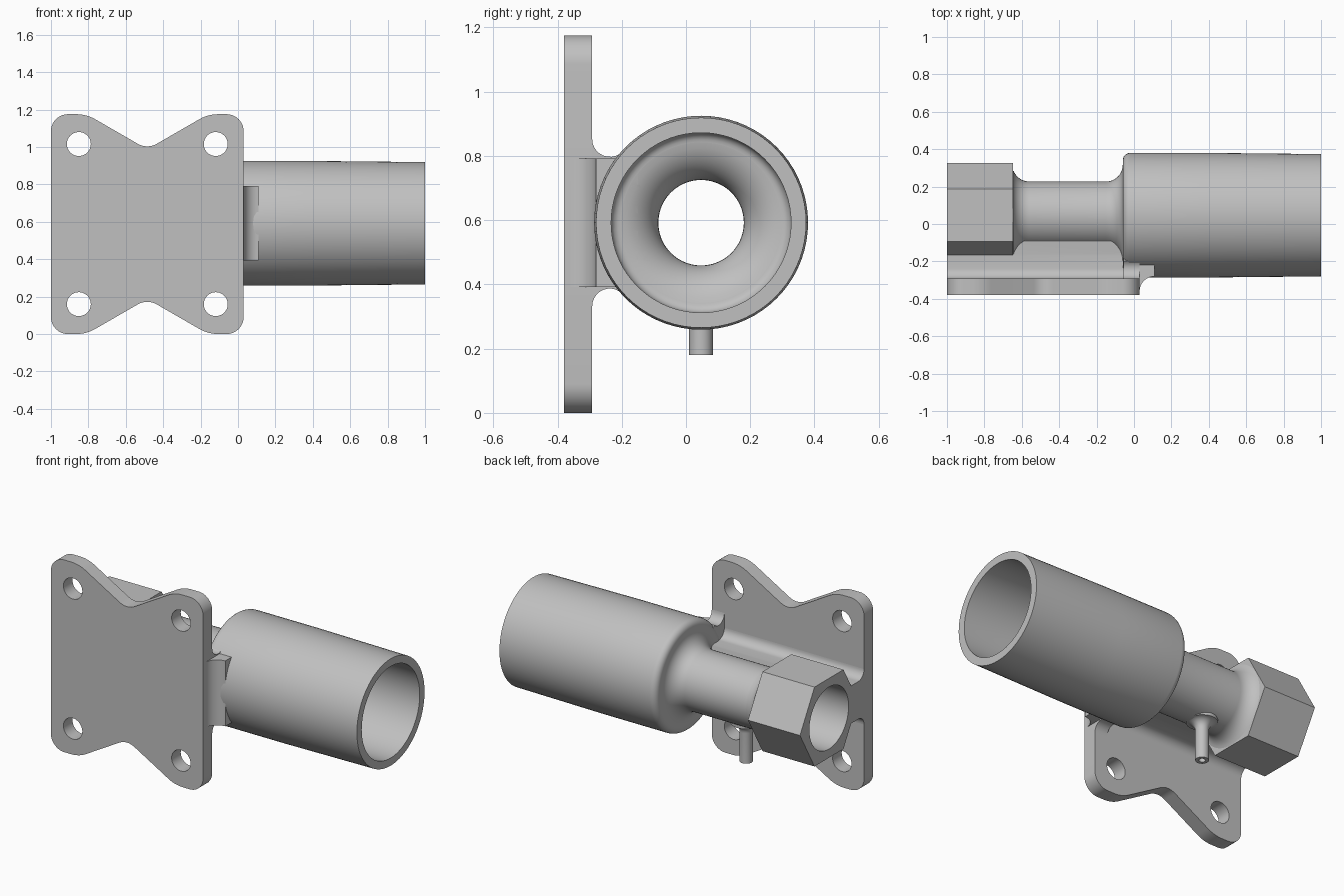
import bpy, bmesh
from math import sin, cos, pi, radians
from mathutils import Vector

default = bpy.data.objects.get("Cube")
if default:
    bpy.data.objects.remove(default, do_unlink=True)

AY, AZ = 0.047, 0.592          # pipe axis
MID_X = -0.485                 # plate centre

metal = bpy.data.materials.new("plain_grey")
metal.use_nodes = True
grey = (0.53, 0.53, 0.53, 1)
metal.diffuse_color = grey
metal.node_tree.nodes["Principled BSDF"].inputs["Base Color"].default_value = grey


def finish(name, bm):
    bmesh.ops.remove_doubles(bm, verts=bm.verts, dist=1e-5)
    bmesh.ops.recalc_face_normals(bm, faces=bm.faces)
    mesh = bpy.data.meshes.new(name)
    bm.to_mesh(mesh)
    bm.free()
    mesh.materials.append(metal)
    ob = bpy.data.objects.new(name, mesh)
    bpy.context.collection.objects.link(ob)
    return ob


def arc(cx, cy, r, a, b, n=10):
    """Points on a circle from angle a to b, in degrees."""
    angles = [radians(a + (b - a) * i / n) for i in range(n + 1)]
    return [(cx + r * cos(t), cy + r * sin(t)) for t in angles]


def rounded(corners, n=8):
    """Round each (x, y, radius) corner of a polygon."""
    out = []
    for i, (x, y, r) in enumerate(corners):
        p = Vector((x, y))
        u = (Vector(corners[i - 1][:2]) - p).normalized()
        v = (Vector(corners[(i + 1) % len(corners)][:2]) - p).normalized()
        half = u.angle(v) / 2
        centre = p + (u + v).normalized() * r / sin(half)
        d = r * cos(half) / sin(half)
        a, b = p + u * d - centre, p + v * d - centre
        out += [tuple(centre + a.lerp(b, k / n).normalized() * r) for k in range(n + 1)]
    return out


def prism(name, outline, lo, hi, axis):
    """Extrude an outline along an axis; outline holds the other two coordinates in order."""
    def place(p, d):
        co = list(p)
        co.insert("xyz".index(axis), d)
        return co
    bm = bmesh.new()
    ends = [[bm.verts.new(place(p, d)) for p in outline] for d in (lo, hi)]
    for end in ends:
        bm.faces.new(end)
    for i in range(len(outline)):
        bm.faces.new((ends[0][i - 1], ends[0][i], ends[1][i], ends[1][i - 1]))
    return finish(name, bm)


def lathe(name, profile, place, sides=72):
    """Spin a closed (along, radius) profile."""
    bm = bmesh.new()
    rings = []
    for i in range(sides):
        t = 2 * pi * i / sides
        rings.append([bm.verts.new(place(s, r * cos(t), r * sin(t))) for s, r in profile])
    for i in range(sides):
        a, b = rings[i - 1], rings[i]
        for j in range(len(profile)):
            bm.faces.new((a[j - 1], a[j], b[j], b[j - 1]))
    return finish(name, bm)


def along_pipe(s, u, v):
    return (s, AY + u, AZ + v)


def cut(ob, cutters):
    for c in cutters:
        m = ob.modifiers.new("cut", "BOOLEAN")
        m.operation, m.solver, m.object = "DIFFERENCE", "EXACT", c
    bpy.context.view_layer.update()
    graph = bpy.context.evaluated_depsgraph_get()
    mesh = bpy.data.meshes.new_from_object(ob.evaluated_get(graph))
    ob.modifiers.clear()
    ob.data = mesh


# Pipe: socket, shoulder and neck in one turned shell
inner = [(1, 0.28)] + arc(0.02, 0.25, 0.03, 90, 180, 5)
inner += arc(-0.15, 0.27, 0.137, -8, -90) + arc(-0.56, 0.27, 0.137, -90, -144)
outer = arc(-0.56, 0.27, 0.09, 200, 270) + arc(-0.15, 0.27, 0.09, 270, 360)
outer += arc(-0.02, 0.293, 0.04, 180, 90, 6) + [(0.4, 0.333), (1, 0.327)]
pipe = lathe("pipe", inner + outer, along_pipe)

# Cutters for the bore, the hexagon and the bolt holes
end_x, end_r = inner[-1]
bore = lathe("bore_cutter", [(1.1, 0), (1.1, 0.28)] + inner
             + [(-1.1, end_r), (-1.1, 0)], along_pipe)
hex_bore = lathe("hex_bore_cutter", [(-1.1, 0), (-1.1, end_r), (-0.5, end_r), (-0.5, 0)],
                 along_pipe)
holes = [prism("hole_cutter", arc(MID_X + sx * 0.366, 0.5875 + sz * 0.428, 0.064, 0, 351, 39),
               -0.5, -0.1, "y") for sx in (-1, 1) for sz in (-1, 1)]

# Hexagonal end
hexagon = [(AY + y, AZ + z) for y, z in arc(0, 0, 0.28, 0, 300, 5)]
hex_end = prism("hex_end", hexagon, -1, -0.648, "x")
cut(hex_end, [hex_bore])

# Mounting plate: waisted outline from one mirrored quarter
quarter = [(0.515, 0.5875, 0.09), (0.325, 0.5875, 0.2)]
waist = (0, 0.4, 0.1)
upper = quarter + [waist] + [(-x, z, r) for x, z, r in reversed(quarter)]
shape = upper + [(-x, -z, r) for x, z, r in upper]
outline = rounded([(MID_X + x, 0.5875 + z, r) for x, z, r in shape])
plate = prism("mounting_plate", outline, -0.38, -0.292, "y")
cut(plate, holes)


def symmetric(half):
    return [(y, AZ + z) for y, z in half] + [(y, AZ - z) for y, z in reversed(half)]


# Web joining the plate to the neck and hexagon
web_half = [(-0.3, 0.17)] + arc(-0.237, 0.17, 0.055, 180, 270)
web_half += [(-0.165, 0.115), (-0.09, 0.122), (-0.07, 0.1)]
web = prism("web", symmetric(web_half), -1, 0, "x")
cut(web, [bore])

# Fillet where the socket meets the plate
saddle_half = [(-0.3, 0.26)] + arc(-0.237, 0.26, 0.055, 180, 317) + [(-0.15, 0.17)]
saddle = prism("socket_saddle", symmetric(saddle_half), -0.055, 0.03, "x")
cut(saddle, [bore])

# Fillet running from the plate's edge out to the socket
flare = [(0, -0.36)] + arc(0.11, -0.36, 0.08, 180, 90) + [(0.11, -0.2), (0, -0.2)]
edge_fillet = prism("edge_fillet", flare, AZ - 0.2, AZ + 0.2, "z")
cut(edge_fillet, [bore])

# Small drain spout below the neck
spout_profile = [(0.42, 0.018), (0.18, 0.018), (0.18, 0.037)]
spout_profile += [(z, r) for r, z in arc(0.087, 0.365, 0.05, 180, 90)]
spout_profile += [(0.44, 0.087), (0.44, 0.018)]
spout = lathe("drain_spout", spout_profile, lambda s, u, v: (-0.44 + u, AY + v, s), 32)

# Remove cutters and shade
for c in [bore, hex_bore] + holes:
    bpy.data.objects.remove(c, do_unlink=True)
for ob in (pipe, hex_end, plate, web, saddle, edge_fillet, spout):
    bpy.ops.object.select_all(action="DESELECT")
    ob.select_set(True)
    bpy.context.view_layer.objects.active = ob
    bpy.ops.object.shade_smooth_by_angle(angle=radians(30))
